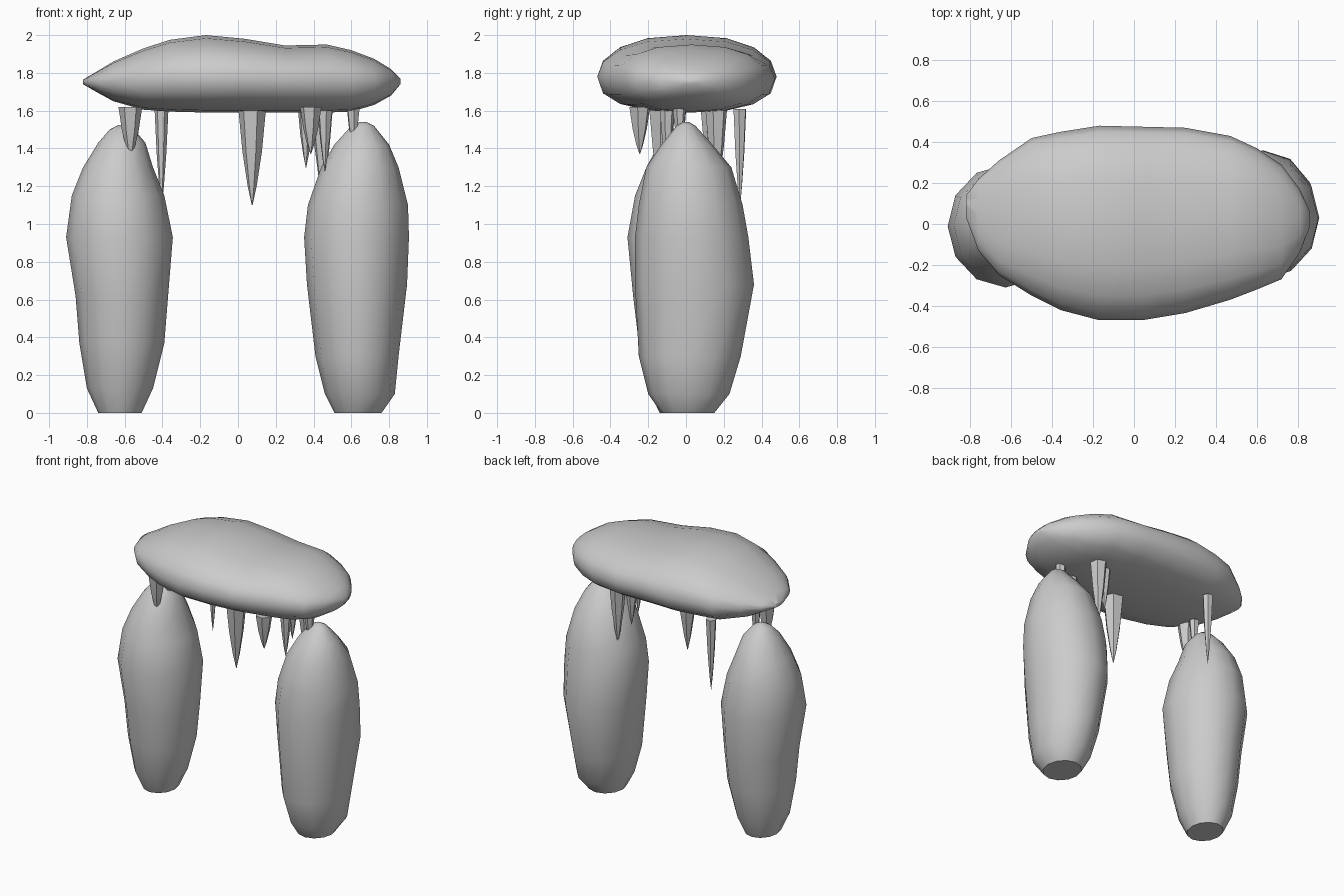
import bpy, bmesh, math
from mathutils import Vector

if "Cube" in bpy.data.objects:
    bpy.data.objects.remove(bpy.data.objects["Cube"])

stone = bpy.data.materials.new("grey_stone")
stone.diffuse_color = (0.6, 0.6, 0.6, 1)
stone.use_nodes = True
stone.node_tree.nodes["Principled BSDF"].inputs["Base Color"].default_value = stone.diffuse_color


def finish(bm, name, angle):
    """Turn a bmesh into a smooth shaded stone object."""
    bmesh.ops.recalc_face_normals(bm, faces=bm.faces)
    me = bpy.data.meshes.new(name)
    bm.to_mesh(me)
    bm.free()
    me.materials.append(stone)
    ob = bpy.data.objects.new(name, me)
    bpy.context.collection.objects.link(ob)
    bpy.ops.object.select_all(action='DESELECT')
    ob.select_set(True)
    bpy.context.view_layer.objects.active = ob
    bpy.ops.object.shade_smooth_by_angle(angle=math.radians(angle))
    return ob


def loft(name, rings, angle=50):
    """Skin a list of vertex rings and cap both ends."""
    bm = bmesh.new()
    loops = [[bm.verts.new(p) for p in ring] for ring in rings]
    n = len(loops[0])
    for a, b in zip(loops, loops[1:]):
        for i in range(n):
            j = (i + 1) % n
            bm.faces.new((a[i], a[j], b[j], b[i]))
    bm.faces.new(loops[0])
    bm.faces.new(loops[-1])
    return finish(bm, name, angle)


def pillar(name, stations, sides=12):
    rings = []
    for z, x0, x1, y0, y1 in stations:
        cx, cy, rx, ry = (x0 + x1) / 2, (y0 + y1) / 2, (x1 - x0) / 2, (y1 - y0) / 2
        ring = []
        for i in range(sides):
            t = 2 * math.pi * i / sides
            ring.append((cx + rx * math.cos(t), cy + ry * math.sin(t), z))
        rings.append(ring)
    loft(name, rings)


# Upright stones: height, then x and y extents
pillar("left_pillar", [
    (0, -.74, -.51, -.14, .13), (.13, -.80, -.45, -.20, .19),
    (.37, -.84, -.39, -.25, .24), (.62, -.86, -.37, -.28, .27),
    (.93, -.91, -.345, -.31, .29), (1.15, -.88, -.39, -.27, .26),
    (1.30, -.82, -.45, -.21, .21), (1.43, -.74, -.49, -.14, .13),
    (1.50, -.68, -.55, -.07, .06), (1.525, -.63, -.59, -.02, .02)])
pillar("right_pillar", [
    (0, .51, .76, -.13, .15), (.10, .46, .83, -.20, .23),
    (.30, .41, .85, -.25, .29), (.68, .365, .895, -.27, .36),
    (.93, .35, .905, -.27, .33), (1.10, .37, .90, -.25, .30),
    (1.30, .44, .85, -.21, .24), (1.42, .51, .80, -.13, .14),
    (1.52, .60, .72, -.05, .05), (1.54, .64, .68, -.015, .015)])

# Capstone: x, y extents, bottom, top, height of the widest rim
slab = [
    (-.82, .03, .14, 1.74, 1.765, 1.755), (-.76, -.13, .22, 1.705, 1.80, 1.755),
    (-.66, -.25, .31, 1.65, 1.86, 1.76), (-.50, -.35, .42, 1.605, 1.93, 1.77),
    (-.36, -.42, .45, 1.595, 1.975, 1.78), (-.17, -.47, .48, 1.59, 2.0, 1.78),
    (.04, -.47, .475, 1.59, 1.98, 1.78), (.25, -.435, .47, 1.59, 1.945, 1.77),
    (.47, -.37, .43, 1.59, 1.95, 1.77), (.60, -.32, .37, 1.595, 1.92, 1.765),
    (.72, -.27, .29, 1.63, 1.875, 1.76), (.81, -.14, .17, 1.68, 1.82, 1.755),
    (.86, -.01, .06, 1.74, 1.77, 1.755)]
rings = []
for x, y0, y1, zb, zt, zm in slab:
    ring = []
    for i in range(16):
        t = 2 * math.pi * i / 16
        c, s = math.cos(t), math.sin(t)
        y = (y0 + y1) / 2 + (y1 - y0) / 2 * math.copysign(abs(c) ** .85, c)
        # The underside is flatter than the crown
        z = zm + (zt - zm) * s if s > 0 else zm - (zm - zb) * abs(s) ** .8
        ring.append((x, y, z))
    rings.append(ring)
loft("capstone", rings, 60)

# Hanging icicles: x, y, top, tip, radius
icicles = [
    (-.57, -.13, 1.62, 1.34, .063), (-.55, -.03, 1.61, 1.36, .035),
    (-.405, .285, 1.61, 1.09, .037), (.075, -.126, 1.61, 1.10, .074),
    (.385, -.245, 1.62, 1.37, .058), (.36, .12, 1.62, 1.30, .045),
    (.445, .16, 1.62, 1.16, .06), (.46, -.10, 1.61, 1.28, .04),
    (.61, -.035, 1.62, 1.40, .037)]
for k, (x, y, top, tip, r) in enumerate(icicles):
    rings = []
    for f, w in ((0, 1), (.45, .7), (.8, .33), (1, .03)):
        z = top + (tip - top) * f
        rings.append([(x + r * w * math.cos(math.tau * i / 6 + k),
                       y + r * w * math.sin(math.tau * i / 6 + k), z) for i in range(6)])
    loft(f"icicle_{k + 1}", rings, 30)
